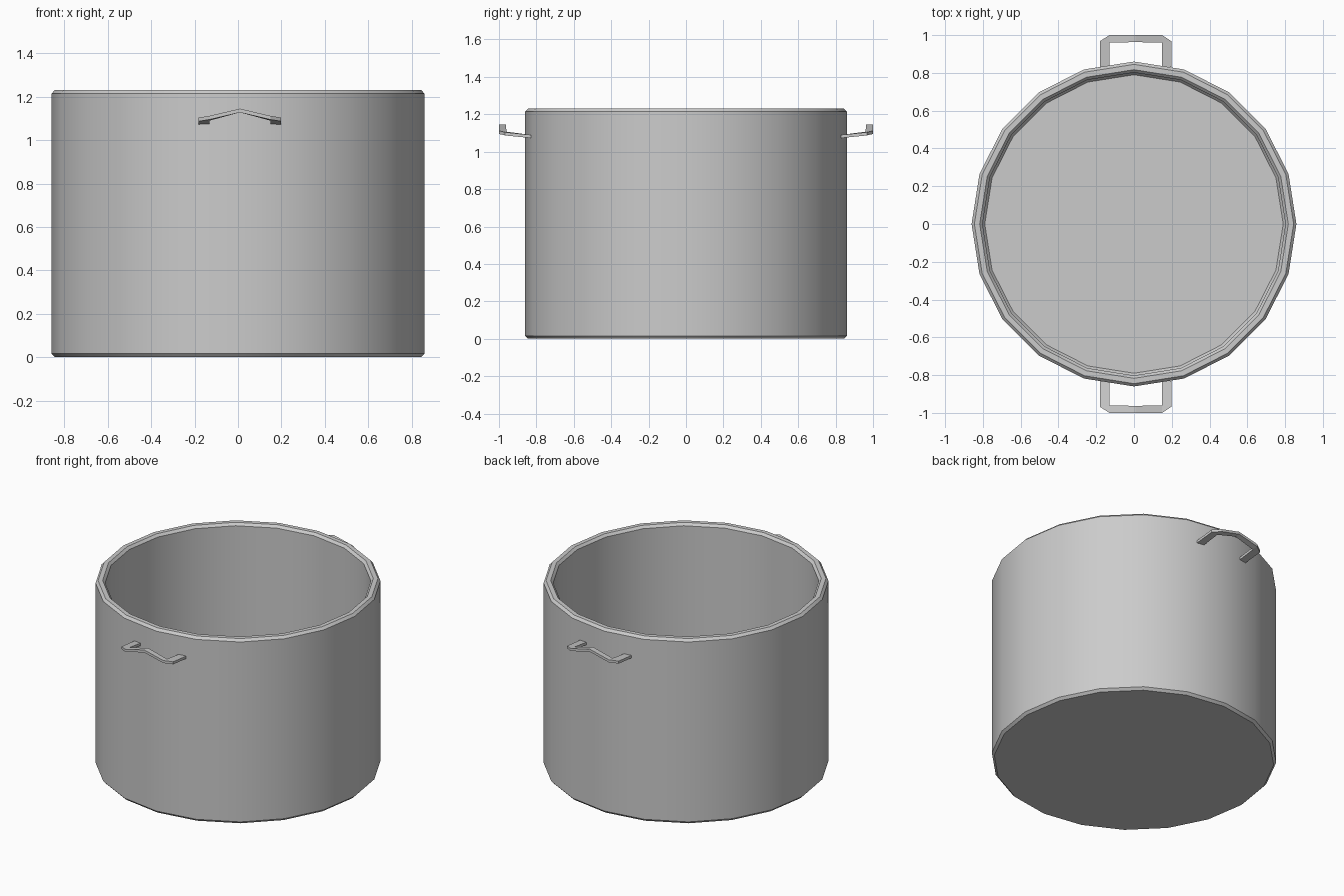
import bpy, bmesh
from math import cos, sin, pi, radians

if "Cube" in bpy.data.objects:
    bpy.data.objects.remove(bpy.data.objects["Cube"])

SIDES = 20


def make_object(name, bm):
    bmesh.ops.recalc_face_normals(bm, faces=bm.faces[:])
    mesh = bpy.data.meshes.new(name)
    bm.to_mesh(mesh)
    bm.free()
    obj = bpy.data.objects.new(name, mesh)
    bpy.context.collection.objects.link(obj)
    bpy.ops.object.select_all(action='DESELECT')
    obj.select_set(True)
    bpy.context.view_layer.objects.active = obj
    return obj


# Pot body: thick walled lathe profile (radius, height), closed at both floors
profile = [(0.845, 0.0), (0.86, 0.016), (0.86, 1.214), (0.845, 1.23),
           (0.817, 1.23), (0.802, 1.214), (0.802, 0.045), (0.79, 0.03)]
bm = bmesh.new()
rings = [[bm.verts.new((r * cos(2 * pi * i / SIDES), r * sin(2 * pi * i / SIDES), z))
          for i in range(SIDES)] for r, z in profile]
for a, b in zip(rings, rings[1:]):
    for i in range(SIDES):
        j = (i + 1) % SIDES
        bm.faces.new((a[i], a[j], b[j], b[i]))
bm.faces.new(rings[0])
bm.faces.new(rings[-1])
make_object("pot_body", bm)
bpy.ops.object.shade_smooth_by_angle(angle=radians(30))


# Handles: flat bent strap with a peaked grip bar, one front and one back
def handle(name, side):
    cx, thick = 0.009, 0.017
    bm = bmesh.new()

    def section(x, y, z):
        return [bm.verts.new((cx + x, side * y, z + d)) for d in (0, -thick)]

    def half(s, mid_in, mid_out):
        leg_in, leg_out = section(s * 0.14, 0.83, 1.09), section(s * 0.19, 0.83, 1.09)
        bend_in, bend_out = section(s * 0.14, 0.96, 1.107), section(s * 0.19, 0.967, 1.104)
        tip = section(s * 0.14, 1.0, 1.112)
        for k in (0, 1):
            bm.faces.new((leg_in[k], leg_out[k], bend_out[k], bend_in[k]))
            bm.faces.new((bend_in[k], bend_out[k], tip[k]))
            bm.faces.new((bend_in[k], tip[k], mid_out[k], mid_in[k]))
        edge = [mid_in, bend_in, leg_in, leg_out, bend_out, tip, mid_out]
        for a, b in zip(edge, edge[1:]):
            bm.faces.new((a[0], b[0], b[1], a[1]))

    mid_in, mid_out = section(0, 0.963, 1.145), section(0, 1.0, 1.145)
    for s in (-1, 1):
        half(s, mid_in, mid_out)
    make_object(name, bm)


handle("front_handle", -1)
handle("back_handle", 1)
